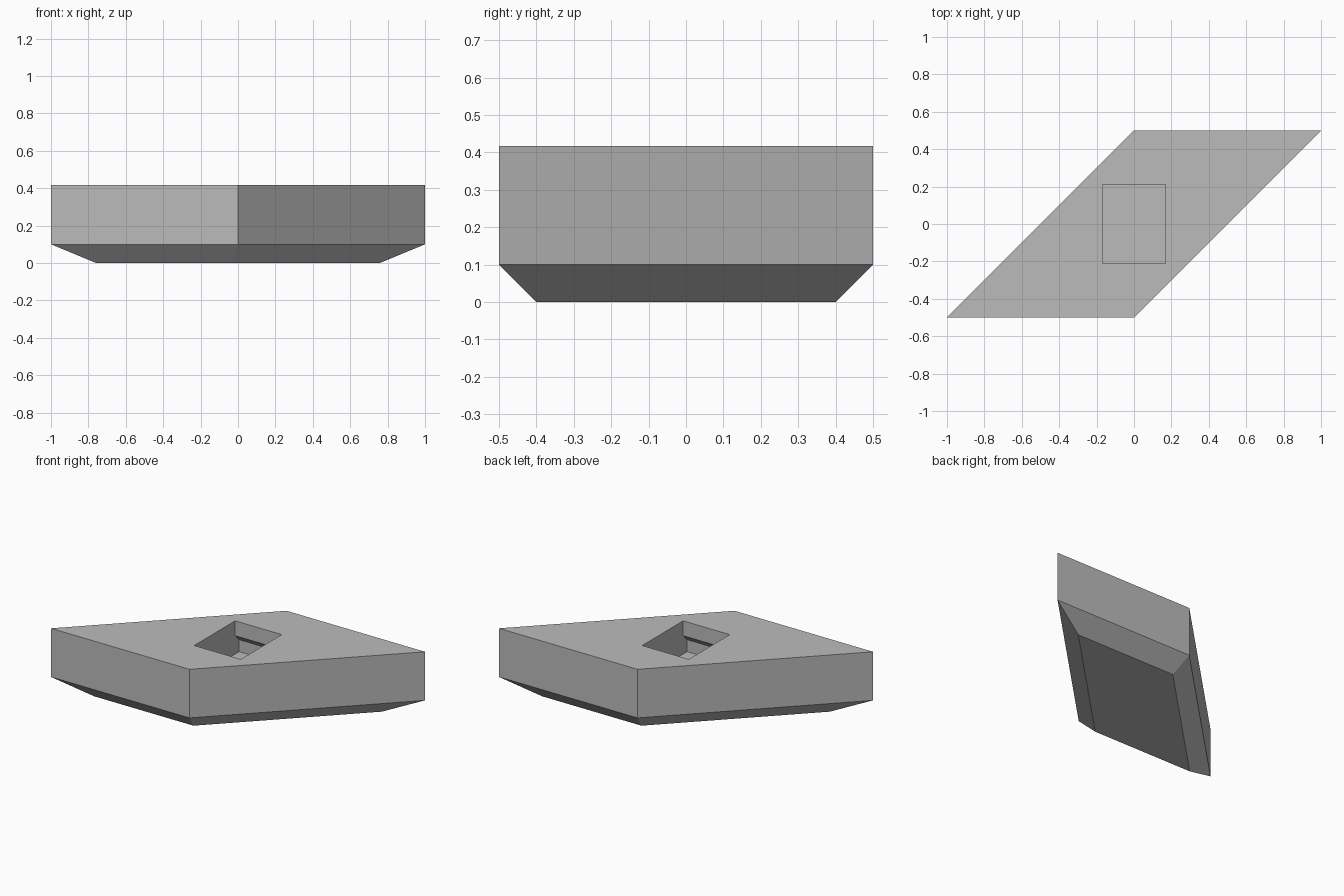
import bpy
import bmesh

default = bpy.data.objects.get("Cube")
if default:
    bpy.data.objects.remove(default, do_unlink=True)

HEIGHT = 0.417      # overall height
BEVEL = 0.1         # width and height of the lower chamfer

grey = bpy.data.materials.new("plain grey")
grey.use_nodes = True
colour = (0.5, 0.5, 0.5, 1)
grey.diffuse_color = colour
grey.node_tree.nodes["Principled BSDF"].inputs["Base Color"].default_value = colour


def loft(name, loops):
    """Closed solid through matching loops of points."""
    bm = bmesh.new()
    rings = [[bm.verts.new(p) for p in loop] for loop in loops]
    bm.faces.new(rings[0])
    bm.faces.new(rings[-1])
    for a, b in zip(rings, rings[1:]):
        for i in range(len(a)):
            j = (i + 1) % len(a)
            bm.faces.new((a[i], a[j], b[j], b[i]))
    bmesh.ops.recalc_face_normals(bm, faces=bm.faces)
    mesh = bpy.data.meshes.new(name)
    bm.to_mesh(mesh)
    bm.free()
    mesh.materials.append(grey)
    obj = bpy.data.objects.new(name, mesh)
    bpy.context.collection.objects.link(obj)
    return obj


def rhomboid(inset, z):
    """Slanted outline, with all four sides moved in by the same distance."""
    y = 0.5 - inset
    half = 0.5 - inset * 2 ** 0.5
    return [(-y - half, -y, z), (-y + half, -y, z),
            (y + half, y, z), (y - half, y, z)]


# Slanted block with a chamfered underside
body = loft("slanted_block", [rhomboid(BEVEL, 0), rhomboid(0, BEVEL), rhomboid(0, HEIGHT)])

# Pocket: straight mouth, then an undercut at the front and back
half_profile = [(0.211, HEIGHT + 0.1), (0.211, 0.32), (0.252, 0.278), (0.252, 0.2)]
profile = half_profile + [(-y, z) for y, z in reversed(half_profile)]
cutter = loft("pocket_cutter", [[(x, y, z) for y, z in profile] for x in (-0.168, 0.168)])
cutter.hide_render = True

cut = body.modifiers.new("pocket", "BOOLEAN")
cut.operation = "DIFFERENCE"
cut.solver = "EXACT"
cut.object = cutter
bpy.context.view_layer.objects.active = body
body.select_set(True)
bpy.ops.object.modifier_apply(modifier=cut.name)
bpy.data.objects.remove(cutter, do_unlink=True)
